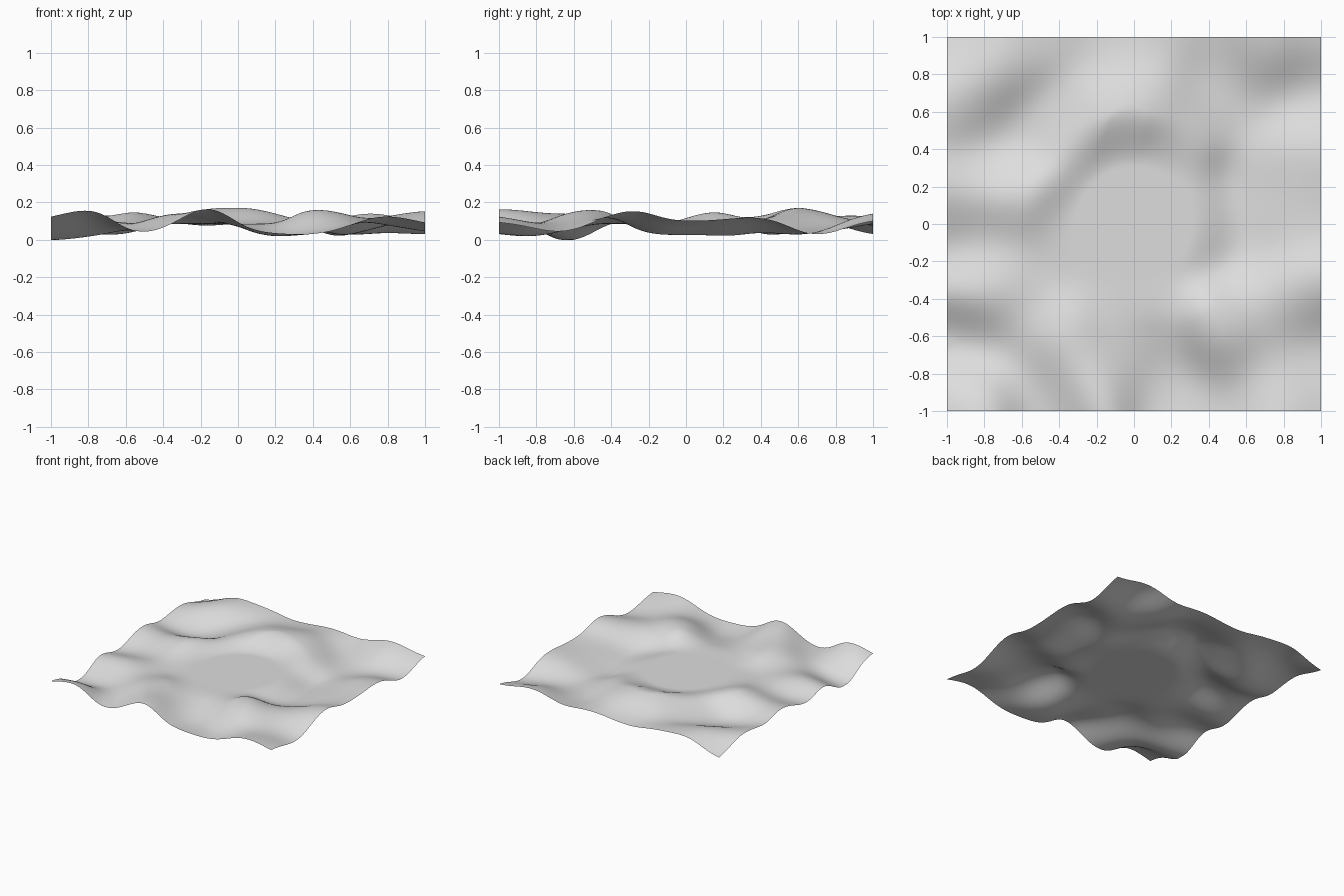
import bpy
import bmesh
from math import exp, hypot

default_cube = bpy.data.objects.get("Cube")
if default_cube:
    bpy.data.objects.remove(default_cube, do_unlink=True)

CELLS = 110          # grid resolution of the sheet
CLEARING = 0.085     # height of the flat round clearing
INNER, OUTER = 0.31, 0.61
SPREAD = 0.16        # softness of hills and hollows

# Hills and hollows, grouped by height
LANDMARKS = {
    0.165: [(-.19, -.89), (.03, .65), (-.83, -1)],
    0.145: [(.45, -.63), (.95, -.36), (-.6, .14), (-.37, -.66)],
    0.13: [(.68, .95), (-.33, .52), (.78, -1), (-.72, .82)],
    0.115: [(-1, -1), (.3, .51), (.98, .4), (-.9, .12), (-.8, -.36),
            (-.52, .97), (.72, -.42)],
    0.1: [(1, 1), (-.15, -.66), (.2, 1), (1, .05), (.85, .28), (-.93, .62)],
    0.085: [(0, -.5), (1, -.96), (-.55, -.15), (.75, -.75), (-.1, .93),
            (-.55, -.45), (.82, .05)],
    0.05: [(-.44, -1), (-.55, -.8), (-.85, -.1), (1, -.62), (.2, -1),
           (.46, .8), (-.5, .6), (.52, -.95), (.07, -.74)],
    0.03: [(.6, -.1), (.61, .2), (-.74, .42), (.6, .6), (.95, .7), (-1, 1)],
    0.005: [(-.88, -.64), (.21, -.87)],
}
points = [(x, y, h) for h, spots in LANDMARKS.items() for x, y in spots]
strengths = [h for _, _, h in points]


def rolling(x, y):
    """Weighted blend of the landmark heights around a spot."""
    total = weight_sum = 0.0
    for (px, py, _), strength in zip(points, strengths):
        weight = exp(-((x - px) ** 2 + (y - py) ** 2) / (2 * SPREAD ** 2))
        total += weight * strength
        weight_sum += weight
    return total / weight_sum


# Sharpen the blend until it passes close to each landmark
for _ in range(5):
    errors = [h - rolling(x, y) for x, y, h in points]
    strengths = [s + 0.8 * e for s, e in zip(strengths, errors)]


def ground_height(x, y):
    t = min(max((hypot(x, y) - INNER) / (OUTER - INNER), 0), 1)
    t = t * t * (3 - 2 * t)
    hills = min(max(rolling(x, y), 0.0), 0.17)
    return CLEARING + (hills - CLEARING) * t


# Rolling ground sheet with the clearing in the middle
mesh = bpy.data.meshes.new("ground")
bm = bmesh.new()
bmesh.ops.create_grid(bm, x_segments=CELLS, y_segments=CELLS, size=1)
for vert in bm.verts:
    vert.co.z = ground_height(vert.co.x, vert.co.y)
lowest = min(vert.co.z for vert in bm.verts)
for vert in bm.verts:
    vert.co.z -= lowest
for face in bm.faces:
    face.smooth = True
bm.to_mesh(mesh)
bm.free()
ground = bpy.data.objects.new("ground", mesh)
bpy.context.collection.objects.link(ground)

# Plain light grey surface
grey = bpy.data.materials.new("light_grey")
grey.use_nodes = True
colour = (0.73, 0.73, 0.73, 1)
grey.diffuse_color = colour
grey.node_tree.nodes["Principled BSDF"].inputs["Base Color"].default_value = colour
mesh.materials.append(grey)
